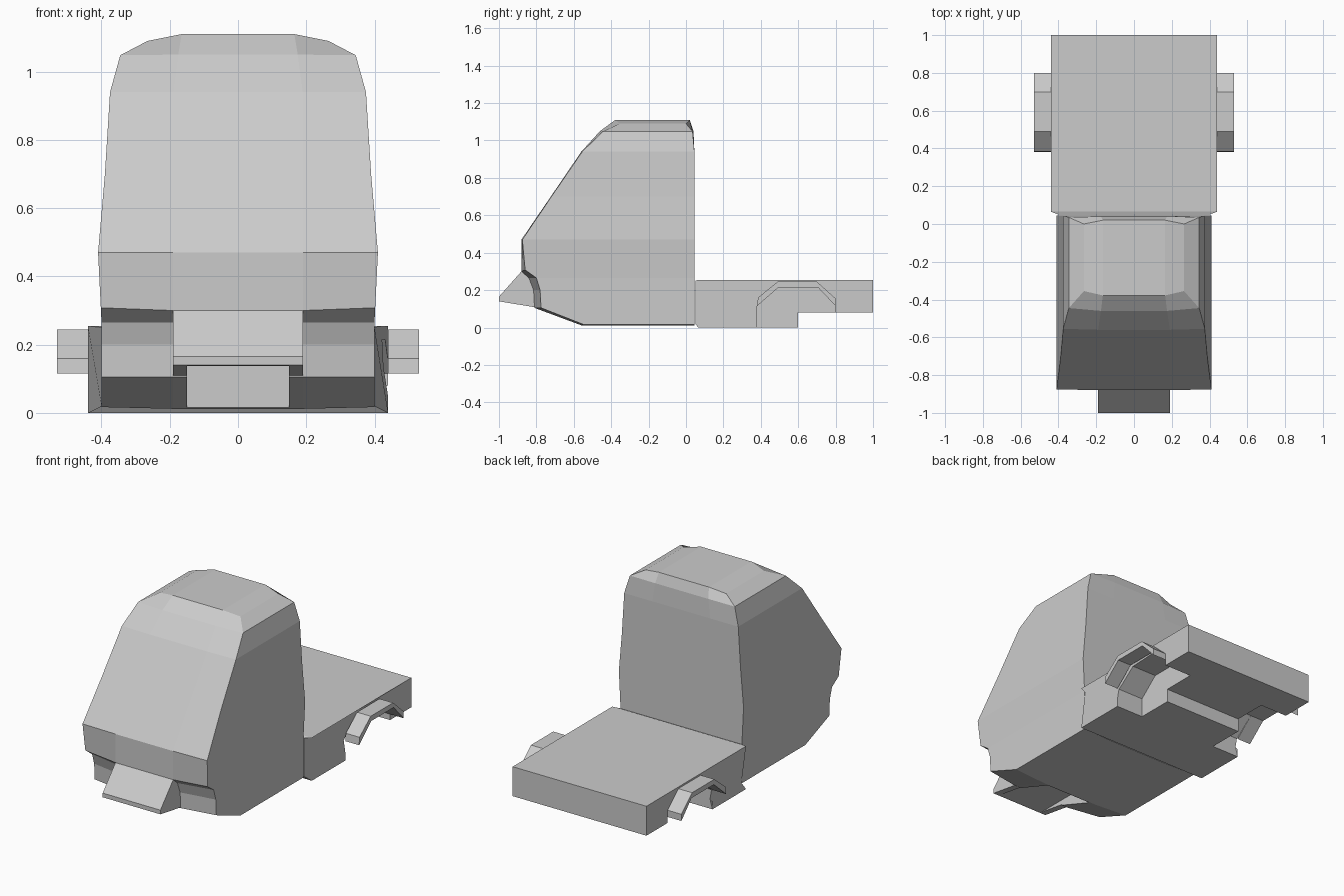
import bpy, bmesh

if "Cube" in bpy.data.objects:
    bpy.data.objects.remove(bpy.data.objects["Cube"])


def finish(name, bm):
    bmesh.ops.recalc_face_normals(bm, faces=bm.faces)
    me = bpy.data.meshes.new(name)
    bm.to_mesh(me)
    bm.free()
    ob = bpy.data.objects.new(name, me)
    bpy.context.collection.objects.link(ob)
    return ob


def prism(name, profile, x0, x1):
    """Extrude a (y, z) side profile from x0 to x1."""
    bm = bmesh.new()
    a = [bm.verts.new((x0, y, z)) for y, z in profile]
    b = [bm.verts.new((x1, y, z)) for y, z in profile]
    bm.faces.new(a)
    bm.faces.new(b)
    n = len(profile)
    for i in range(n):
        j = (i + 1) % n
        bm.faces.new((a[i], a[j], b[j], b[i]))
    return finish(name, bm)


def cut(ob, cutter):
    mod = ob.modifiers.new("cut", 'BOOLEAN')
    mod.operation = 'DIFFERENCE'
    mod.solver = 'EXACT'
    mod.object = cutter
    bpy.context.view_layer.objects.active = ob
    bpy.ops.object.modifier_apply(modifier=mod.name)


def loft(name, rings):
    """Stack eight-point rings: (half width, crease x, z mid, z side,
    front y mid, front y side, back y mid, back y side)."""
    bm = bmesh.new()
    loops = []
    for w, c, zm, zs, fm, fs, rm, rs in rings:
        pts = [(-w, fs, zs), (-c, fm, zm), (c, fm, zm), (w, fs, zs),
               (w, rs, zs), (c, rm, zm), (-c, rm, zm), (-w, rs, zs)]
        loops.append([bm.verts.new(p) for p in pts])
    for lo, hi in zip(loops, loops[1:]):
        for i in range(8):
            j = (i + 1) % 8
            bm.faces.new((lo[i], lo[j], hi[j], hi[i]))
    for lp in (loops[0], loops[-1]):
        for i in range(3):
            bm.faces.new((lp[i], lp[i + 1], lp[6 - i], lp[7 - i]))
    return finish(name, bm)


# Cab with sloping windscreen and rounded roof
cab = loft("cab", [
    (.40, .19, .012, .017, -.56, -.55, .045, .045),
    (.40, .19, .105, .105, -.81, -.775, .045, .045),
    (.40, .19, .20, .20, -.815, -.78, .045, .045),
    (.40, .19, .265, .265, -.84, -.80, .045, .045),
    (.402, .19, .30, .308, -.88, -.86, .045, .045),
    (.41, .19, .47, .47, -.88, -.875, .045, .045),
    (.39, .19, .70, .70, -.723, -.72, .045, .045),
    (.375, .19, .94, .94, -.56, -.555, .045, .045),
    (.345, .175, 1.05, 1.048, -.46, -.445, .04, .035),
    (.265, .165, 1.11, 1.09, -.378, -.355, .02, 0),
])

# Coupler nose on the front
nose = prism("front_nose", [(-.88, .30), (-1, .165), (-1, .14),
                            (-.78, .104), (-.70, .10), (-.70, .30)], -.19, .19)

# Recess under the nose
recess = prism("recess_cutter", [(-1.1, -.1), (-.57, -.1), (-.57, .138),
                                 (-1.1, .138)], -.15, .15)
cut(cab, recess)
cut(nose, recess)
bpy.data.objects.remove(recess)

# Flat bed, stepped underneath, with tapered front edge
bed = prism("flat_bed", [(.05, .02), (.065, 0), (.60, 0), (.60, .08),
                         (1, .08), (1, .255), (.065, .255), (.05, .25)], -.44, .44)
for v in bed.data.vertices:
    if v.co.y < .06:
        v.co.x *= .40 / .44

# Wheel wells and fenders on both sides
outer = [(.38, .115), (.385, .16), (.49, .245), (.70, .245), (.80, .155), (.80, .115)]
inner = [(.80, .115), (.705, .215), (.495, .215), (.38, .115)]
for s, side in ((1, "right"), (-1, "left")):
    well = prism("well_cutter", inner + [(.38, -.1), (.80, -.1)], s * .26, s * .6)
    cut(bed, well)
    bpy.data.objects.remove(well)
    prism("fender_" + side, outer + inner[1:3], s * .44, s * .53)
